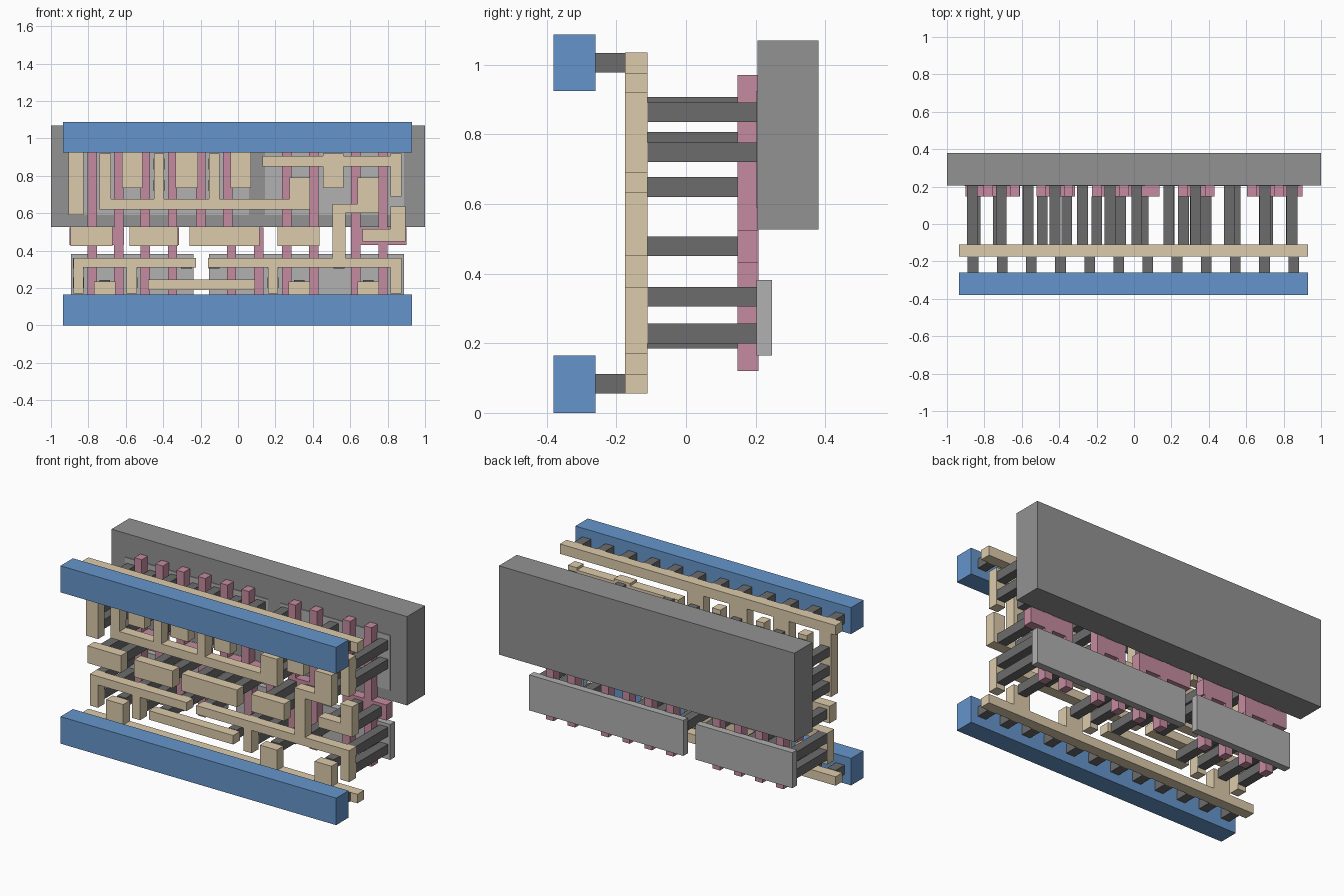
import bpy, bmesh


def material(name, rgb):
    m = bpy.data.materials.new(name)
    m.diffuse_color = (*rgb, 1)
    return m


BLUE = material("blue", (0.13, 0.30, 0.60))
TAN = material("tan", (0.72, 0.60, 0.41))
PINK = material("pink", (0.56, 0.26, 0.35))
DARK = material("dark_grey", (0.15, 0.15, 0.15))
MID = material("mid_grey", (0.29, 0.29, 0.29))
LIGHT = material("light_grey", (0.44, 0.44, 0.44))


def layer(name, mat, y, rects):
    """One object made of flat rectangles (x0, x1, z0, z1) extruded over the depth y."""
    bm = bmesh.new()
    for x0, x1, z0, z1 in rects:
        r = bmesh.ops.create_cube(bm, size=1)
        for v in r["verts"]:
            v.co = (x1 if v.co.x > 0 else x0,
                    y[1] if v.co.y > 0 else y[0],
                    z1 if v.co.z > 0 else z0)
    me = bpy.data.meshes.new(name)
    bm.to_mesh(me)
    bm.free()
    me.materials.append(mat)
    ob = bpy.data.objects.new(name, me)
    bpy.context.collection.objects.link(ob)
    return ob


def pegs(name, y, spots, size=0.057):
    h = size / 2
    return layer(name, DARK, y, [(x - h, x + h, z, z + size) for x, z in spots])


# Depth range of each layer, front to back
Y_RAIL, Y_PIN, Y_WIRE = (-0.38, -0.26), (-0.26, -0.175), (-0.175, -0.11)
Y_GATE, Y_ACTIVE, Y_WELL = (0.148, 0.208), (0.202, 0.247), (0.206, 0.38)

# Blue front rails with their pins
layer("lower_rail", BLUE, Y_RAIL, [(-0.935, 0.93, 0, 0.165)])
layer("upper_rail", BLUE, Y_RAIL, [(-0.935, 0.93, 0.925, 1.087)])
pin_x = [-0.861 + 0.1559 * i for i in range(12)]
pegs("lower_rail_pins", Y_PIN, [(x, 0.055) for x in pin_x])
pegs("upper_rail_pins", Y_PIN, [(x, 0.977) for x in pin_x])

# Tan rails with the stubs hanging from them
layer("upper_wire_rail", TAN, Y_WIRE, [
    (-0.935, 0.93, 0.975, 1.035), (-0.905, -0.825, 0.59, 0.975),
    (-0.62, -0.51, 0.735, 0.975), (-0.335, -0.215, 0.735, 0.975),
    (-0.04, 0.07, 0.735, 0.975)])
layer("lower_wire_rail", TAN, Y_WIRE, [
    (-0.935, 0.93, 0.055, 0.11), (-0.77, -0.655, 0.11, 0.235),
    (0.27, 0.385, 0.11, 0.235), (0.64, 0.755, 0.11, 0.235)])

# Branching tan wires
layer("upper_comb_wire", TAN, Y_WIRE, [
    (-0.74, 0.385, 0.62, 0.675), (-0.74, -0.68, 0.675, 0.92),
    (-0.45, -0.395, 0.675, 0.92), (-0.155, -0.10, 0.675, 0.92),
    (0.275, 0.385, 0.675, 0.79)])
layer("upper_right_wire", TAN, Y_WIRE, [
    (0.13, 0.455, 0.85, 0.905), (0.455, 0.565, 0.735, 0.92),
    (0.565, 0.815, 0.85, 0.905), (0.815, 0.875, 0.69, 0.92)])
layer("centre_right_wire", TAN, Y_WIRE, [
    (-0.16, 0.875, 0.31, 0.362), (0.16, 0.215, 0.17, 0.31),
    (0.815, 0.875, 0.17, 0.31), (0.505, 0.575, 0.362, 0.65),
    (0.575, 0.64, 0.60, 0.65), (0.64, 0.755, 0.60, 0.79)])
layer("lower_left_wire", TAN, Y_WIRE, [
    (-0.88, -0.225, 0.31, 0.362), (-0.88, -0.825, 0.17, 0.31),
    (-0.595, -0.54, 0.17, 0.31)])
layer("lower_bar_wire", TAN, Y_WIRE, [(-0.48, 0.09, 0.19, 0.245)])
layer("right_elbow_wire", TAN, Y_WIRE, [
    (0.665, 0.815, 0.45, 0.515), (0.815, 0.895, 0.45, 0.635)])
layer("middle_pads", TAN, Y_WIRE, [
    (a, b, 0.425, 0.53) for a, b in
    [(-0.895, -0.67), (-0.58, -0.32), (-0.26, 0.115), (0.21, 0.435)]])

# Pink gates: cross bar, upper fingers and lower fingers
gates = [(-0.90, -0.61, (-0.78, -0.637), (-0.78, -0.637)),
         (-0.52, -0.315, (-0.495, -0.35), (-0.495, -0.35)),
         (-0.225, 0.135, (-0.2, -0.055), (-0.035, 0.11)),
         (0.235, 0.43, (0.26, 0.405), (0.26, 0.405)),
         (0.605, 0.90, (0.63, 0.775), (0.63, 0.775))]
for i, (a, b, up, low) in enumerate(gates, 1):
    layer(f"gate_{i}", PINK, Y_GATE,
          [(a, b, 0.43, 0.525)]
          + [(x - 0.025, x + 0.025, 0.525, 0.97) for x in up]
          + [(x - 0.025, x + 0.025, 0.12, 0.43) for x in low])

# Dark pegs from the wires to the gates
pegs("gate_pegs", (Y_WIRE[1], Y_GATE[0]), [(x, 0.45) for x in
     (-0.85, -0.725, -0.49, -0.36, -0.2, -0.07, 0.05, 0.265, 0.385, 0.715, 0.84)])

# Dark pegs from the wires to the back plates
columns = {(0.62, 0.72, 0.835): [-0.865, -0.71],
           (0.75, 0.85): [-0.565, -0.275, 0.015, 0.51],
           (0.72, 0.835): [-0.422, -0.128, 0.845],
           (0.62, 0.72): [0.33, 0.70],
           (0.85,): [0.185],
           (0.2, 0.305): [-0.853, -0.567, 0.187, 0.845],
           (0.185,): [-0.712, 0.328, 0.697],
           (0.19,): [-0.422, 0.04],
           (0.305,): [-0.275, -0.128, 0.54]}
pegs("plate_pegs", (Y_WIRE[1], 0.205),
     [(x, z) for zs, xs in columns.items() for x in xs for z in zs])

# Back plates and the large rear block
layer("lower_left_plate", LIGHT, Y_ACTIVE, [(-0.893, -0.238, 0.165, 0.382)])
layer("lower_right_plate", LIGHT, Y_ACTIVE, [(-0.155, 0.888, 0.165, 0.382)])
layer("upper_left_plate", LIGHT, Y_ACTIVE, [(-0.905, 0.06, 0.59, 0.925)])
layer("upper_right_plate", LIGHT, Y_ACTIVE, [(0.145, 0.888, 0.59, 0.925)])
layer("rear_block", MID, Y_WELL, [(-1, 1, 0.527, 1.07)])
